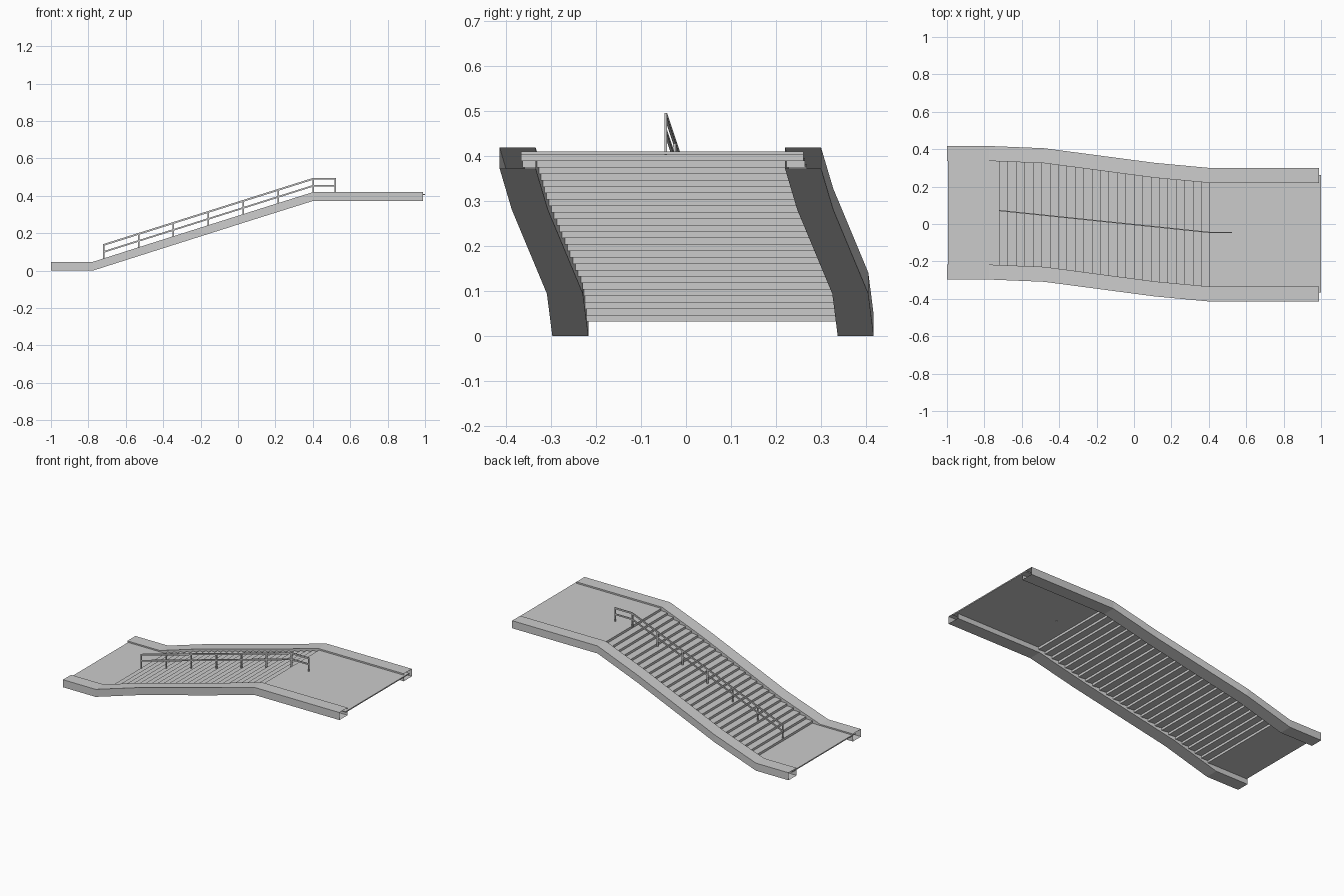
import bpy, bmesh

if "Cube" in bpy.data.objects:
    bpy.data.objects.remove(bpy.data.objects["Cube"])


def make_object(name, bm):
    bmesh.ops.recalc_face_normals(bm, faces=bm.faces)
    mesh = bpy.data.meshes.new(name)
    bm.to_mesh(mesh)
    bm.free()
    obj = bpy.data.objects.new(name, mesh)
    bpy.context.collection.objects.link(obj)
    return obj


def sweep(name, path, width, height, caps=True):
    """Upright rectangular section carried along (x, y, bottom z) points."""
    bm = bmesh.new()
    rings = []
    for x, y, z in path:
        rings.append([bm.verts.new((x, y + a * width / 2, z + b * height))
                      for a, b in ((-1, 0), (1, 0), (1, 1), (-1, 1))])
    for r, s in zip(rings, rings[1:]):
        for i in range(4):
            j = (i + 1) % 4
            bm.faces.new((r[i], r[j], s[j], s[i]))
    if caps:
        bm.faces.new(rings[0])
        bm.faces.new(rings[-1])
    return make_object(name, bm)


# Bent centre line shared by both side beams
LINE = [(-1, .06, 0), (-.775, .06, 0), (-.48, .048, .094),
        (.11, -.03, .281), (.40, -.057, .372), (.99, -.057, .372)]

# Hollow side beams with open ends
for side, label in ((-1, "front"), (1, "back")):
    sweep(label + "_side_beam",
          [(x, y + side * .317, z) for x, y, z in LINE], .08, .047, caps=False)


def centre_y(x):
    for (x0, y0, _), (x1, y1, _) in zip(LINE, LINE[1:]):
        if x <= x1:
            return y0 + (y1 - y0) * (x - x0) / (x1 - x0)
    return LINE[-1][1]


# Folded sheet: lower landing, steps, upper landing
STEPS = 26
X0, X1, Z0, Z1, THICK = -.72, .405, .039, .41, .007
GOING, RISE = (X1 - X0) / (STEPS - 1), (Z1 - Z0) / STEPS
top = [(-.995, Z0)]
for i in range(STEPS):
    x = X0 + i * GOING
    top += [(x, Z0 + i * RISE), (x, Z0 + (i + 1) * RISE)]
top.append((1.0, Z1))
low = [(x + (.004 if 0 < k < len(top) - 1 else 0), z - THICK)
       for k, (x, z) in enumerate(top)]
bm = bmesh.new()
rows = []
for (x, z), (u, w) in zip(top, low):
    y = centre_y(x) + .004
    rows.append([bm.verts.new(p) for p in ((x, y - .314, z), (x, y + .314, z),
                                           (u, y + .314, w), (u, y - .314, w))])
for r, s in zip(rows, rows[1:]):
    for i in range(4):
        j = (i + 1) % 4
        bm.faces.new((r[i], r[j], s[j], s[i]))
bm.faces.new(rows[0])
bm.faces.new(rows[-1])
make_object("steps_and_landings", bm)

# Central handrail: two rails
RAIL = [(-.722, .072, .131), (.403, -.045, .486), (.524, -.045, .486)]
sweep("top_rail", RAIL, .006, .01)
sweep("middle_rail", [(x, y, z - .037) for x, y, z in RAIL], .006, .009)

# Handrail posts
for i, x in enumerate([-.718 + k * .1865 for k in range(7)] + [.52]):
    t = min(1, (x + .722) / 1.125)
    y = .072 - .117 * t
    z = .131 + .355 * t
    bm = bmesh.new()
    bmesh.ops.create_cube(bm, size=1)
    base = z - .084
    for v in bm.verts:
        v.co = (x + v.co.x * .008, y + v.co.y * .006,
                base + (v.co.z + .5) * (z + .006 - base))
    make_object("rail_post_%d" % (i + 1), bm)
